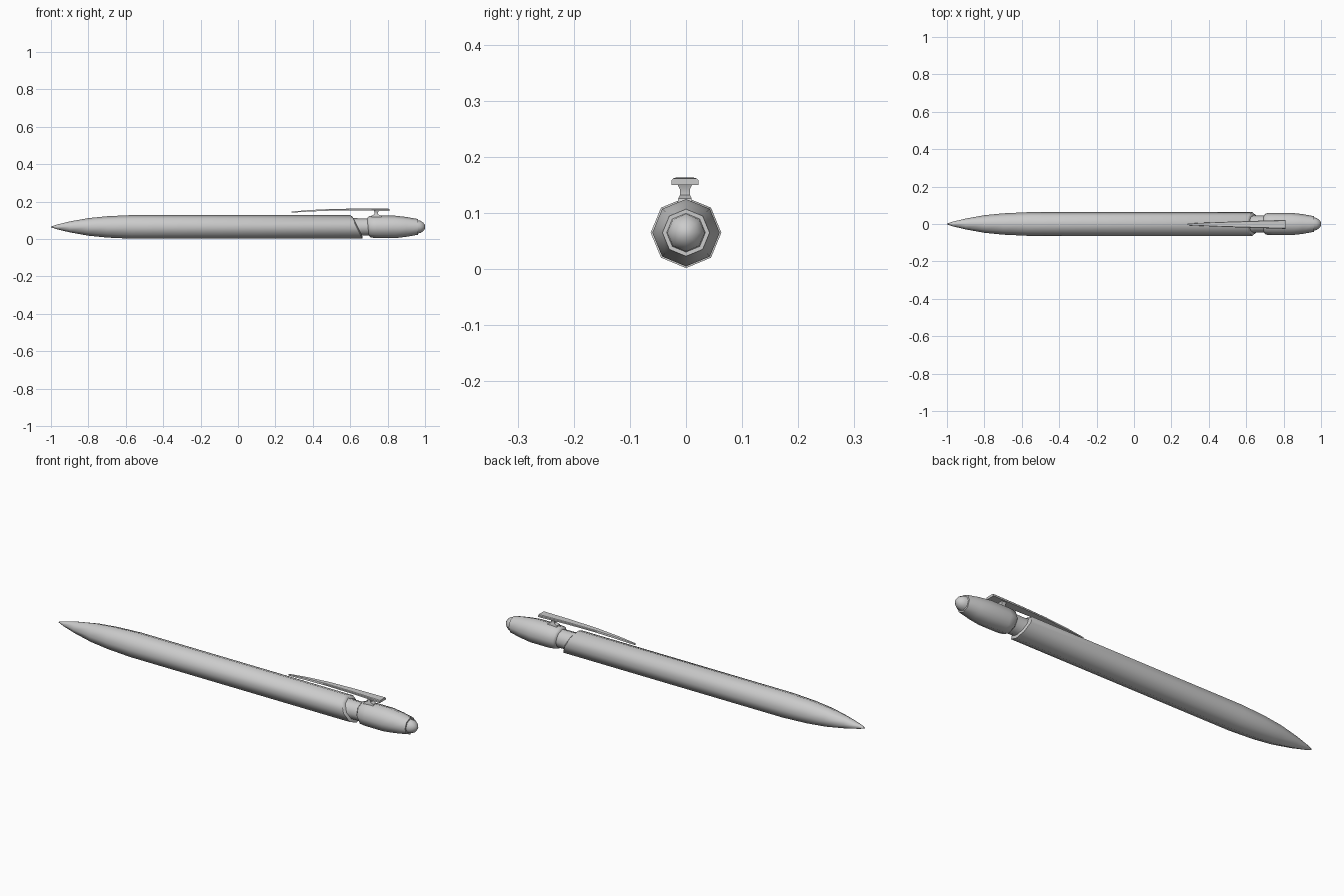
import bpy, bmesh, math

if "Cube" in bpy.data.objects:
    bpy.data.objects.remove(bpy.data.objects["Cube"])

ZC = 0.065   # height of the pen axis
SIDES = 8


def finish(bm, name, angle=35):
    bmesh.ops.recalc_face_normals(bm, faces=bm.faces)
    me = bpy.data.meshes.new(name)
    bm.to_mesh(me)
    bm.free()
    ob = bpy.data.objects.new(name, me)
    bpy.context.collection.objects.link(ob)
    bpy.ops.object.select_all(action='DESELECT')
    ob.select_set(True)
    bpy.context.view_layer.objects.active = ob
    bpy.ops.object.shade_smooth_by_angle(angle=math.radians(angle))
    return ob


def loft(name, rings, angle=50):
    """Octagonal rings along x: (x, radius, slant); slant leans the ring."""
    bm = bmesh.new()
    loops = []
    for x, r, slant in rings:
        loop = []
        for i in range(SIDES):
            a = 2 * math.pi * i / SIDES
            y, z = r * math.sin(a), r * math.cos(a)
            loop.append(bm.verts.new((x - slant * z, y, ZC + z)))
        loops.append(loop)
    for a, b in zip(loops, loops[1:]):
        for i in range(SIDES):
            j = (i + 1) % SIDES
            bm.faces.new((a[i], a[j], b[j], b[i]))
    bm.faces.new(loops[0])
    bm.faces.new(loops[-1])
    return finish(bm, name, angle)


# Barrel with pointed tip and slanted rear end
loft("barrel", [(-1.0, 0.002, 0), (-0.97, 0.012, 0), (-0.9, 0.029, 0),
                (-0.8, 0.047, 0), (-0.7, 0.057, 0), (-0.57, 0.063, 0),
                (0.633, 0.063, 0.5), (0.64, 0.052, 0.5)])

# Recessed neck between barrel and cap
loft("neck", [(0.62, 0.05, 0.5), (0.655, 0.046, 0.3), (0.72, 0.046, 0)])

# Rear cap
loft("cap", [(0.695, 0.046, 0.1), (0.705, 0.057, 0.1), (0.74, 0.06, 0),
             (0.84, 0.06, 0), (0.9, 0.053, 0), (0.962, 0.042, 0)])

# Push button at the end
loft("push_button", [(0.95, 0.036, 0), (0.975, 0.033, 0),
                     (0.99, 0.023, 0), (1.0, 0.01, 0)])

# Tapered clip, bent down at its front: (x, top z, half width, thickness)
bm = bmesh.new()
YC = -0.002
loops = []
for x, z, w, t in [(0.285, 0.147, 0.004, 0.006), (0.38, 0.155, 0.009, 0.008),
                   (0.5, 0.161, 0.014, 0.009), (0.65, 0.163, 0.019, 0.010),
                   (0.81, 0.162, 0.024, 0.012)]:
    pts = [(-w, -t), (w, -t), (w, -0.3 * t), (0.85 * w, 0),
           (-0.85 * w, 0), (-w, -0.3 * t)]
    loops.append([bm.verts.new((x, YC + y, z + dz)) for y, dz in pts])
for a, b in zip(loops, loops[1:]):
    for i in range(6):
        j = (i + 1) % 6
        bm.faces.new((a[i], a[j], b[j], b[i]))
bm.faces.new(loops[0])
bm.faces.new(loops[-1])
finish(bm, "clip", 30)

# Post joining clip to cap, flared at both ends: (z, half length, half width)
bm = bmesh.new()
loops = []
for z, l, w in [(0.11, 0.03, 0.014), (0.126, 0.025, 0.012),
                (0.132, 0.009, 0.009), (0.143, 0.009, 0.009),
                (0.153, 0.014, 0.014)]:
    loops.append([bm.verts.new((0.74 + sx * l, YC + sy * w, z))
                  for sx, sy in ((-1, -1), (1, -1), (1, 1), (-1, 1))])
for a, b in zip(loops, loops[1:]):
    for i in range(4):
        j = (i + 1) % 4
        bm.faces.new((a[i], a[j], b[j], b[i]))
bm.faces.new(loops[0])
bm.faces.new(loops[-1])
finish(bm, "clip_post", 30)
